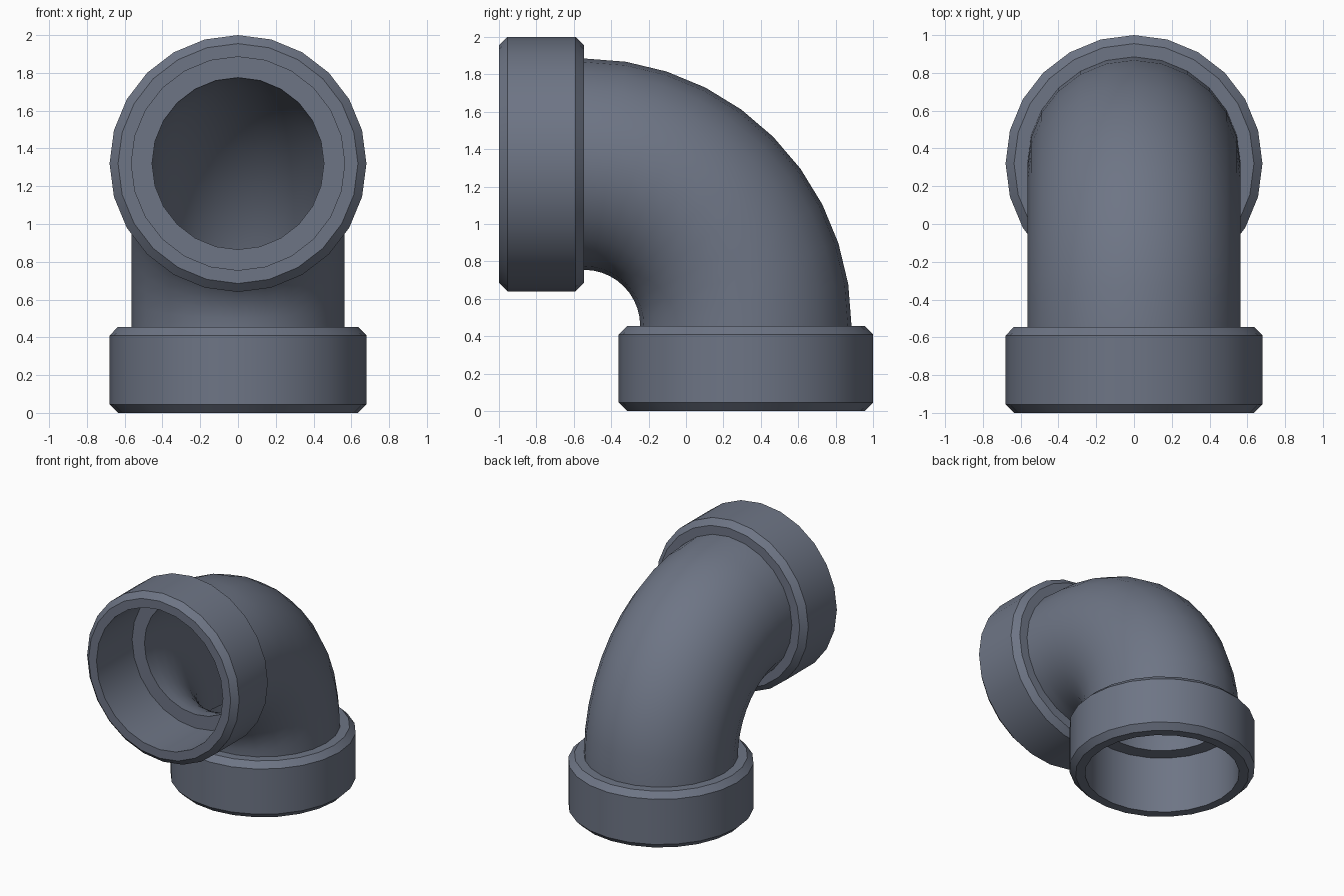
import bpy, bmesh, math
from mathutils import Vector

if "Cube" in bpy.data.objects:
    bpy.data.objects.remove(bpy.data.objects["Cube"])

SIDES = 24
R_BORE, R_PIPE, R_COLLAR = 0.455, 0.565, 0.68
LEN, CH = 0.455, 0.045
BEND_R, STEPS = 0.865, 10
AXIS = 0.32            # y of the lower axis; upper axis lies at z = 1 + AXIS
X = Vector((1, 0, 0))

slate = bpy.data.materials.new("slate_plastic")
slate.diffuse_color = (0.155, 0.178, 0.235, 1)
slate.use_nodes = True
slate.node_tree.nodes["Principled BSDF"].inputs["Base Color"].default_value = slate.diffuse_color


def ring(bm, centre, v, r):
    """Circle of vertices in the plane of the x axis and v."""
    return [bm.verts.new(centre + r * (math.cos(a) * X + math.sin(a) * v))
            for a in (2 * math.pi * i / SIDES for i in range(SIDES))]


def bridge(bm, a, b):
    for i in range(SIDES):
        j = (i + 1) % SIDES
        bm.faces.new((a[i], a[j], b[j], b[i]))


def tube(name, stations):
    """Closed chain of rings (centre, v, radius) joined into a hollow ring."""
    bm = bmesh.new()
    rings = [ring(bm, *s) for s in stations]
    for k in range(len(rings)):
        bridge(bm, rings[k - 1], rings[k])
    bmesh.ops.recalc_face_normals(bm, faces=bm.faces)
    me = bpy.data.meshes.new(name)
    bm.to_mesh(me)
    bm.free()
    me.materials.append(slate)
    ob = bpy.data.objects.new(name, me)
    bpy.context.collection.objects.link(ob)
    bpy.ops.object.select_all(action='DESELECT')
    ob.select_set(True)
    bpy.context.view_layer.objects.active = ob
    bpy.ops.object.shade_smooth_by_angle(angle=math.radians(30))


# chamfered socket collars
profile = [(R_PIPE, 0), (R_COLLAR - CH, 0), (R_COLLAR, CH),
           (R_COLLAR, LEN - CH), (R_COLLAR - CH, LEN), (R_PIPE, LEN)]
for name, origin, axis, v in (
        ("lower_collar", (0, AXIS, 0), (0, 0, 1), (0, 1, 0)),
        ("front_collar", (0, -1, 1 + AXIS), (0, 1, 0), (0, 0, 1))):
    tube(name, [(Vector(origin) + Vector(axis) * h, Vector(v), r)
                for r, h in profile])

# quarter-turn pipe wall: outer skin out, bore back
outer, inner = [], []
for k in range(STEPS + 1):
    t = math.pi / 2 * k / STEPS
    v = Vector((0, math.cos(t), math.sin(t)))
    c = Vector((0, AXIS - BEND_R, LEN)) + BEND_R * v
    outer.append((c, v, R_PIPE))
    inner.append((c, v, R_BORE))
tube("elbow_pipe", outer + inner[::-1])
